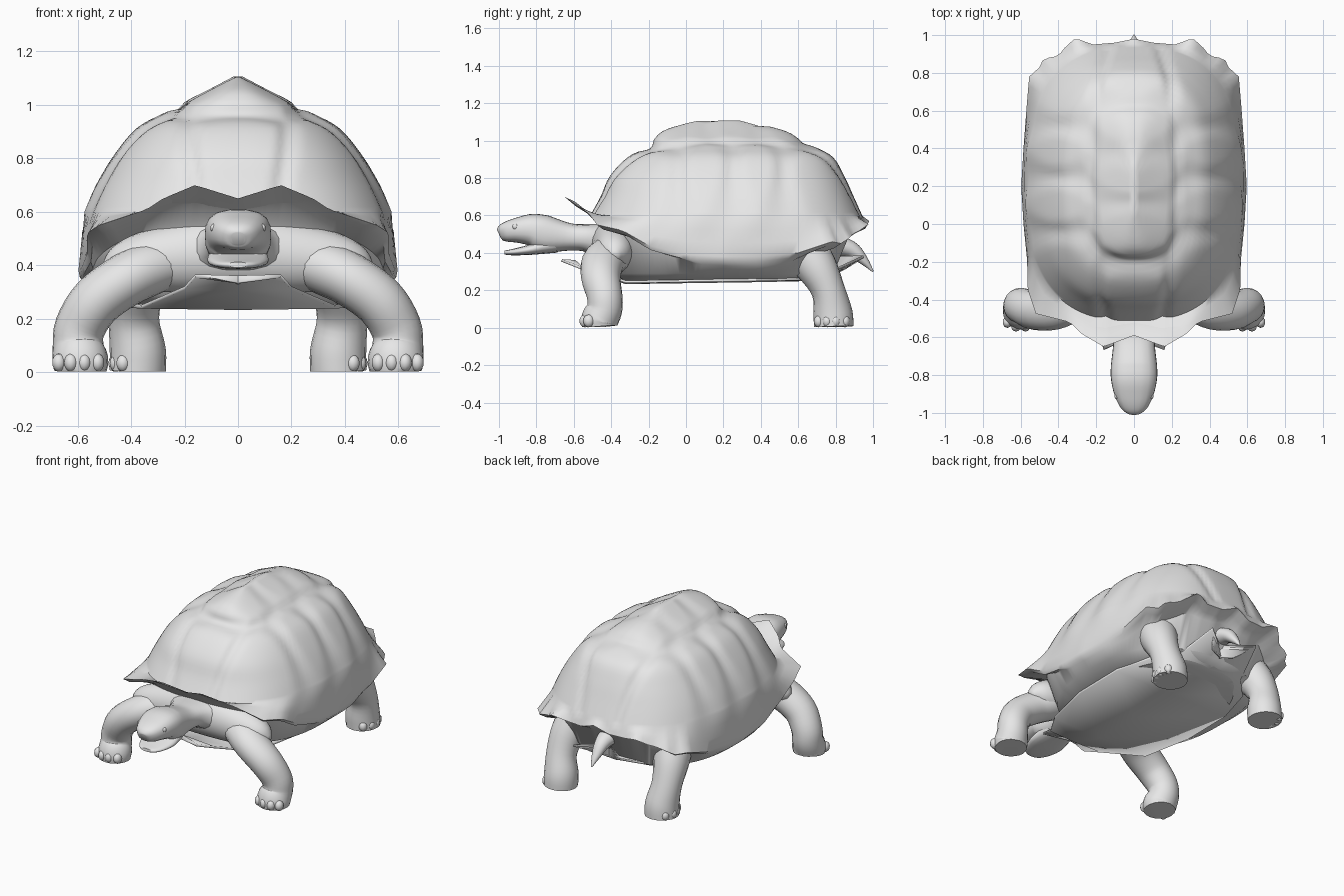
import bpy, bmesh, math
from mathutils import Vector

if "Cube" in bpy.data.objects:
    bpy.data.objects.remove(bpy.data.objects["Cube"])

grey = bpy.data.materials.new("grey")
grey.diffuse_color = (0.8, 0.8, 0.8, 1)
grey.use_nodes = True
grey.node_tree.nodes["Principled BSDF"].inputs["Base Color"].default_value = grey.diffuse_color


def finish(name, bm, angle=45):
    bmesh.ops.recalc_face_normals(bm, faces=bm.faces[:])
    me = bpy.data.meshes.new(name)
    bm.to_mesh(me)
    bm.free()
    ob = bpy.data.objects.new(name, me)
    bpy.context.collection.objects.link(ob)
    me.materials.append(grey)
    bpy.ops.object.select_all(action='DESELECT')
    ob.select_set(True)
    bpy.context.view_layer.objects.active = ob
    bpy.ops.object.shade_smooth_by_angle(angle=math.radians(angle))
    return ob


def skin_rings(bm, rings):
    """Bridge closed rings of points and cap both ends."""
    vs = [[bm.verts.new(p) for p in r] for r in rings]
    n = len(vs[0])
    for a, b in zip(vs, vs[1:]):
        for i in range(n):
            bm.faces.new((a[i], a[(i + 1) % n], b[(i + 1) % n], b[i]))
    bm.faces.new(vs[0])
    bm.faces.new(vs[-1])


def spline(pts, steps=4):
    out = []
    for i in range(len(pts) - 1):
        p0, p1 = pts[max(i - 1, 0)], pts[i]
        p2, p3 = pts[i + 1], pts[min(i + 2, len(pts) - 1)]
        for k in range(steps):
            t = k / steps
            out.append([0.5 * (2 * b + (c - a) * t + (2 * a - 5 * b + 4 * c - d) * t * t
                               + (3 * b - a - 3 * c + d) * t ** 3)
                        for a, b, c, d in zip(p0, p1, p2, p3)])
    return out + [list(pts[-1])]


def tube(name, stations, ref=(0, 0, 1), n=20, box=2.0):
    """Smooth limb through stations of (x, y, z, side radius, other radius)."""
    st = spline(stations)
    rings = []
    for i, s in enumerate(st):
        t = Vector(st[min(i + 1, len(st) - 1)][:3]) - Vector(st[max(i - 1, 0)][:3])
        a = t.cross(Vector(ref)).normalized()
        b = a.cross(t).normalized()
        ring = []
        for k in range(n):
            c, d = math.cos(k * math.tau / n), math.sin(k * math.tau / n)
            r = (abs(c) ** box + abs(d) ** box) ** (-1 / box)
            p = Vector(s[:3]) + a * s[3] * c * r + b * s[4] * d * r
            p.z = max(p.z, .003)
            ring.append(p)
        rings.append(ring)
    bm = bmesh.new()
    skin_rings(bm, rings)
    return finish(name, bm)


def ball(name, loc, scale):
    bm = bmesh.new()
    bmesh.ops.create_uvsphere(bm, u_segments=10, v_segments=8, radius=1)
    for v in bm.verts:
        v.co = Vector([c * s + l for c, s, l in zip(v.co, scale, loc)])
    return finish(name, bm, 80)


# ---- shell: rim outline, front centre to rear centre (right half) ----
RIM = [(0, -.59, .65), (.16, -.65, .70), (.28, -.58, .65), (.34, -.52, .61),
       (.52, -.475, .55), (.565, -.34, .52), (.565, -.2, .44), (.585, 0, .39),
       (.597, .2, .38), (.585, .4, .38), (.57, .6, .40), (.555, .78, .46),
       (.50, .83, .45), (.48, .875, .48), (.40, .89, .50), (.37, .93, .52),
       (.31, .985, .56), (.22, .95, .53), (.1, .96, .53), (0, .98, .57)]
ANG = [math.atan2(x / .6, -(y - .16) / .8) for x, y, z in RIM]
HALF = 72


def rim_at(th):
    for i in range(len(RIM) - 1):
        if th <= ANG[i + 1] + 1e-6:
            t = (th - ANG[i]) / (ANG[i + 1] - ANG[i])
            return Vector(RIM[i]).lerp(Vector(RIM[i + 1]), t)
    return Vector(RIM[-1])


def oval(th, a, y0, y1, z, n=2.6):
    s, c = math.sin(th), math.cos(th)
    r = (abs(s) ** n + abs(c) ** n) ** (-1 / n)
    return Vector((a * r * s, (y0 + y1) / 2 - (y1 - y0) / 2 * r * c, z))


# plate centres as (distance from ridge, y)
PLATES = [(.02, y) for y in (-.36, -.03, .25, .5, .76)] + \
         [(.56, y) for y in (-.2, .11, .39, .66)]


def groove(p):
    """Press a shallow seam between neighbouring plates."""
    lat = abs(p.x) + (1.1 - p.z) * .6 * min(1, abs(p.x) / .2)
    d = sorted(math.hypot(lat - a, (p.y - b) * 1.15) for a, b in PLATES)
    k = max(0, 1 - (d[1] - d[0]) / .16)
    depth = .016 if p.z < 1 else .009
    out = (p - Vector((0, .22, .5))).normalized()
    return p + out * (.002 - depth * k * k * (3 - 2 * k))


# levels: half width, front y, rear y, height
LEVELS = [(.575, -.51, .94, .60), (.53, -.455, .895, .70), (.463, -.405, .845, .81),
          (.38, -.31, .785, .91), (.285, -.205, .69, .965), (.20, -.175, .61, 1.01),
          (.10, -.10, .50, 1.06), (.015, .06, .29, 1.105)]

# underside, rim and dome rings, all sharing the same angles
rows = []
for i in range(HALF + 1):
    th = math.pi * i / HALF
    rim = rim_at(th)
    side = math.sin(th) ** 4
    lip = rim.lerp(Vector((0, .16, rim.z)), .06 * (1 - side) + .008) - Vector((0, 0, .025))
    skin = oval(th, .57, -.46, .87, .54 - .20 * side)
    if th > math.pi / 2:
        skin.z = .50 - .16 * side
    skin.z = min(skin.z, rim.z - .05)
    col = [oval(th, .40, -.33, .68, .25), oval(th, .52, -.39, .79, .29), skin, lip, rim]
    dome = [oval(th, *l) for l in LEVELS]
    col += [rim.lerp(dome[0], t) for t in (.33, .66)]
    col += [groove(Vector(p)) for p in spline(dome, 4)]
    rows.append(col)
rings = []
for k in range(len(rows[0])):
    right = [r[k] for r in rows]
    left = [Vector((-p.x, p.y, p.z)) for p in right[-2:0:-1]]
    rings.append(right + left)
bm = bmesh.new()
skin_rings(bm, rings)
finish("shell", bm, 50)

# ---- belly plate with front and rear horns ----
EDGE = [(.004, -.60, .335), (.16, -.665, .36), (.20, -.55, .315), (.36, -.32, .245),
        (.43, 0, .25), (.43, .35, .255), (.36, .6, .26), (.24, .72, .275),
        (.17, .95, .38), (.08, .84, .31), (.004, .82, .30)]
bm = bmesh.new()
for s in (-1, 1):
    mid = [bm.verts.new((0, min(max(y, -.59), .81), z - .005)) for x, y, z in EDGE]
    out = [bm.verts.new((s * x, y, z)) for x, y, z in EDGE]
    for i in range(len(EDGE) - 1):
        bm.faces.new((mid[i], out[i], out[i + 1], mid[i + 1]))
bmesh.ops.remove_doubles(bm, verts=bm.verts[:], dist=.0005)
plate = finish("belly_plate", bm)
mod = plate.modifiers.new("thickness", 'SOLIDIFY')
mod.thickness = .014
mod.offset = 0

# ---- shoulder skin spanning between the front legs ----
tube("shoulder_skin", [(-.50, -.38, .38, .02, .02), (-.44, -.38, .40, .08, .08),
                       (-.3, -.38, .42, .11, .12), (0, -.38, .445, .13, .15),
                       (.3, -.38, .42, .11, .12), (.44, -.38, .40, .08, .08),
                       (.50, -.38, .38, .02, .02)])

# ---- neck and head with open jaw ----
tube("neck_and_head", [(0, -.36, .44, .30, .12), (0, -.44, .46, .21, .10),
                       (0, -.53, .48, .13, .075), (0, -.62, .485, .11, .073),
                       (0, -.75, .50, .122, .10), (0, -.82, .522, .122, .088),
                       (0, -.90, .521, .105, .068), (0, -.96, .512, .078, .054),
                       (0, -.99, .504, .05, .04), (0, -1.0, .50, .025, .025)], box=2.7)
tube("lower_jaw", [(0, -.70, .45, .10, .05), (0, -.82, .42, .115, .03),
                   (0, -.90, .407, .095, .02), (0, -.95, .402, .065, .014),
                   (0, -.97, .402, .035, .01)], box=2.5)

# ---- tail ----
tube("tail", [(0, .76, .45, .08, .06), (0, .88, .42, .05, .045),
              (0, .95, .36, .03, .025), (0, 1.0, .30, .004, .004)])

# ---- paired parts ----
for s, side in ((-1, "left"), (1, "right")):
    tube("front_leg_" + side,
         [(s * .22, -.36, .41, .08, .10), (s * .32, -.40, .39, .10, .115),
          (s * .42, -.445, .345, .10, .115), (s * .53, -.455, .265, .098, .105),
          (s * .59, -.435, .17, .095, .095), (s * .598, -.435, .10, .095, .095),
          (s * .59, -.46, .045, .105, .10), (s * .59, -.46, .005, .098, .095)], (0, 1, 0))
    tube("rear_leg_" + side,
         [(s * .34, .62, .43, .13, .13), (s * .38, .70, .32, .11, .11),
          (s * .39, .76, .20, .095, .09), (s * .375, .785, .08, .105, .105),
          (s * .375, .79, .005, .105, .105)], (0, 1, 0))
    for i, (x, y) in enumerate([(.525, -.525), (.575, -.54), (.625, -.54), (.67, -.52)]):
        ball(f"front_toe_{side}_{i}", (s * x, y, .036), (.026, .03, .034))
    for i, (x, y) in enumerate([(.43, .71), (.455, .755), (.46, .80), (.44, .85)]):
        ball(f"rear_toe_{side}_{i}", (s * x, y, .034), (.026, .026, .032))
    ball("eye_" + side, (s * .092, -.912, .54), (.012, .016, .016))
    ball("nostril_" + side, (s * .022, -.985, .525), (.008, .008, .008))
